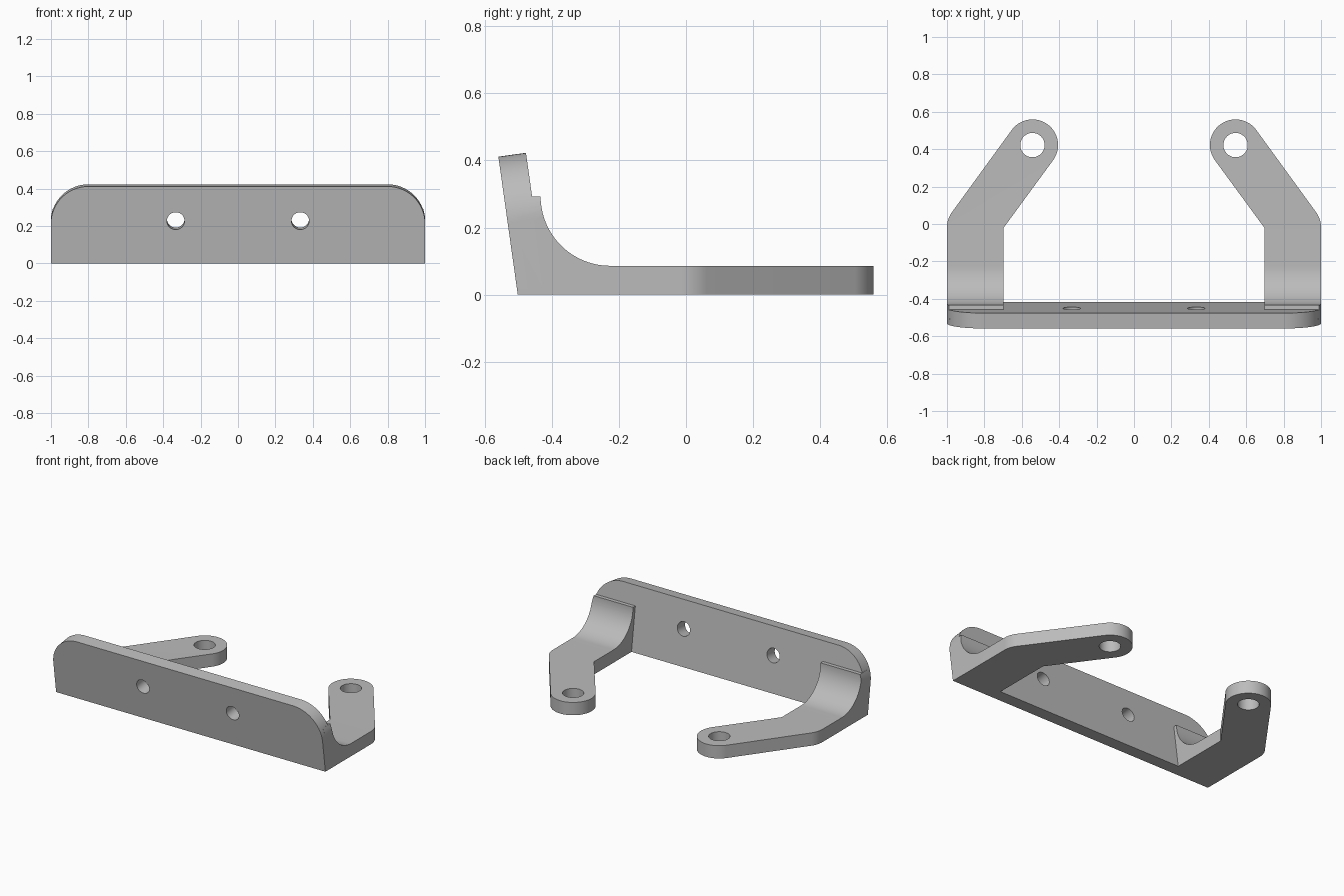
import bpy, bmesh
from math import sin, cos, tan, radians
from mathutils import Matrix, Vector

if "Cube" in bpy.data.objects:
    bpy.data.objects.remove(bpy.data.objects["Cube"])

TILT = radians(8)
THICK = 0.083
FRONT_Y = -0.501

grey = bpy.data.materials.new("plain grey")
grey.use_nodes = True
grey.diffuse_color = (0.5, 0.5, 0.5, 1)
grey.node_tree.nodes["Principled BSDF"].inputs["Base Color"].default_value = (0.5, 0.5, 0.5, 1)


def arc(cx, cy, r, start, end, n=24):
    angles = [radians(start + (end - start) * i / n) for i in range(n + 1)]
    return [(cx + r * cos(a), cy + r * sin(a)) for a in angles]


def frame(a, b, origin=(0, 0, 0)):
    """Matrix that lays a 2D outline along directions a and b."""
    a, b = Vector(a), Vector(b)
    m = Matrix((a, b, a.cross(b))).transposed().to_4x4()
    return Matrix.Translation(origin) @ m


def prism(name, outline, matrix, lo, hi):
    bm = bmesh.new()
    rings = [[bm.verts.new(matrix @ Vector((a, b, c))) for a, b in outline] for c in (lo, hi)]
    low, high = rings
    bm.faces.new(low[::-1])
    bm.faces.new(high)
    for i in range(len(low)):
        j = (i + 1) % len(low)
        bm.faces.new((low[i], low[j], high[j], high[i]))
    bmesh.ops.recalc_face_normals(bm, faces=bm.faces)
    mesh = bpy.data.meshes.new(name)
    bm.to_mesh(mesh)
    bm.free()
    mesh.materials.append(grey)
    obj = bpy.data.objects.new(name, mesh)
    bpy.context.collection.objects.link(obj)
    return obj


def apply(obj, mod):
    bpy.ops.object.select_all(action='DESELECT')
    bpy.context.view_layer.objects.active = obj
    obj.select_set(True)
    bpy.ops.object.modifier_apply(modifier=mod.name)


def combine(obj, other, operation):
    mod = obj.modifiers.new("combine", 'BOOLEAN')
    mod.operation, mod.solver, mod.object = operation, 'EXACT', other
    apply(obj, mod)
    bpy.data.objects.remove(other)


def plate_outline(half, bottom):
    """Plate with two rounded upper corners."""
    return ([(-half, bottom), (half, bottom)] + arc(half - 0.2, 0.215, 0.2, 0, 90)
            + arc(0.2 - half, 0.215, 0.2, 90, 180))


slant = frame((1, 0, 0), (0, -sin(TILT), cos(TILT)), (0, FRONT_Y, 0))
side = frame((0, 1, 0), (0, 0, 1))
flat = Matrix.Identity(4)

# Leaning plate, its lower edge brought level with the ground
plate = prism("mounting_plate", plate_outline(1, 0), slant, -THICK, 0)
for v in plate.data.vertices:
    if v.co.z < 0.05:
        v.co.z = 0
        if v.co.y > FRONT_Y + 0.01:
            v.co.y = FRONT_Y + THICK / cos(TILT)

# Arm: side profile with curved gusset, trimmed by the bent plan with round end
profile = ([(-0.47, 0), (0.7, 0), (0.7, 0.086)]
           + arc(-0.226, 0.293, 0.207, 270, 180) + [(-0.51, 0.293)])
plan = ([(0.697, -0.6), (1, -0.6)] + arc(0.863, -0.018, 0.137, 0, 36, 10)
        + arc(0.543, 0.422, 0.137, 36, 216, 48) + [(0.697, -0.02)])
arms = prism("arms", profile, side, 0.3, 1.1)
combine(arms, prism("plan_cutter", plan, flat, -0.1, 0.6), 'INTERSECT')
combine(arms, prism("corner_cutter", plate_outline(1.0005, -0.5), slant, -1.5, 0.1), 'INTERSECT')
combine(arms, prism("pivot_hole", arc(0.543, 0.422, 0.065, 0, 352.5, 47), flat, -0.1, 0.2), 'DIFFERENCE')
mirror = arms.modifiers.new("mirror", 'MIRROR')
mirror.use_mirror_merge = False
apply(arms, mirror)
combine(plate, arms, 'UNION')

# Screw holes square to the plate
for x in (-0.333, 0.333):
    hole = prism("screw_hole", arc(x, 0.229, 0.047, 0, 352.5, 47), slant, -0.2, 0.1)
    combine(plate, hole, 'DIFFERENCE')

plate.name = "mounting_bracket"
bpy.ops.object.select_all(action='DESELECT')
plate.select_set(True)
bpy.context.view_layer.objects.active = plate
bpy.ops.object.shade_smooth_by_angle(angle=radians(25))
